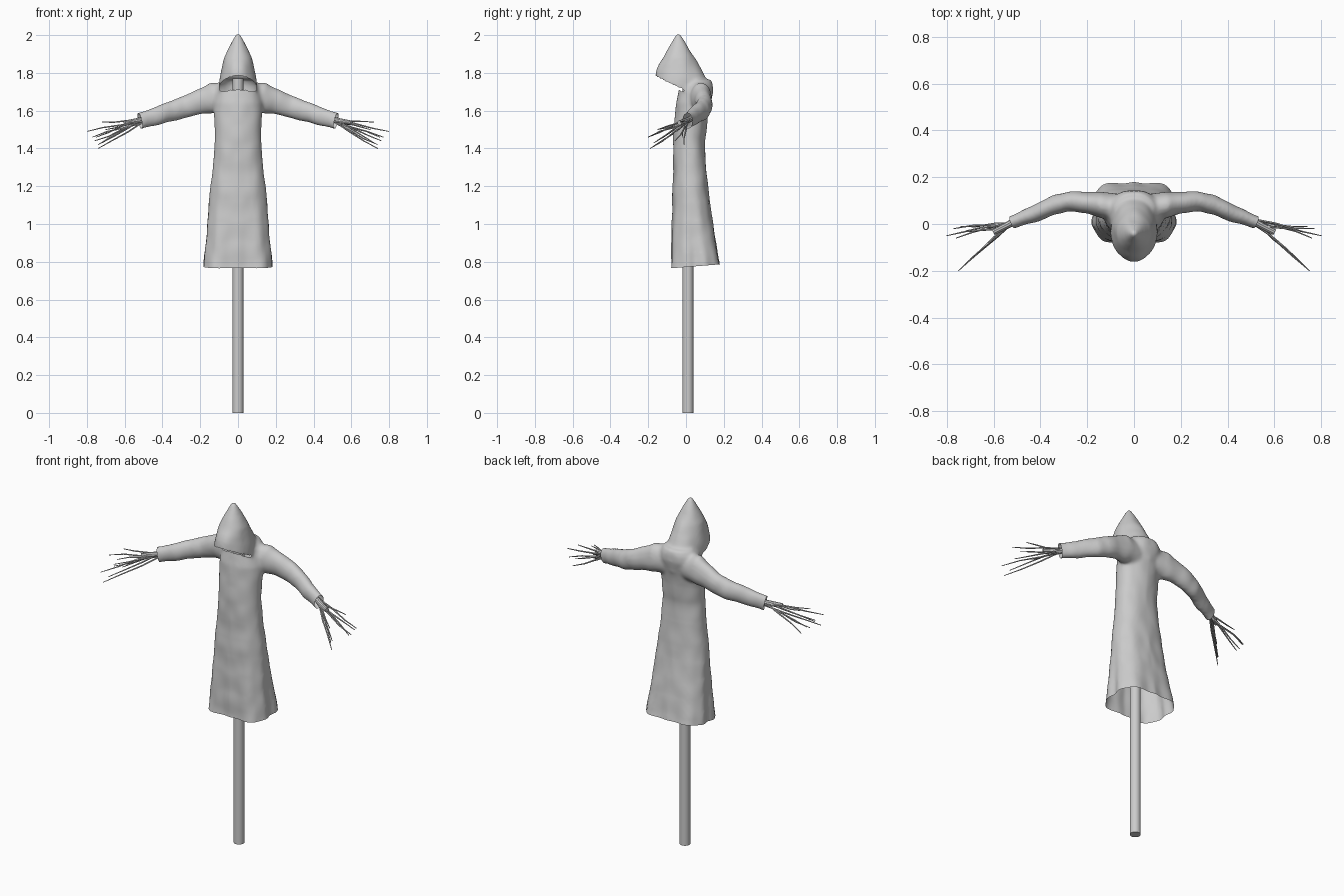
import bpy, bmesh, math, random
from mathutils import Vector, noise

if "Cube" in bpy.data.objects:
    bpy.data.objects.remove(bpy.data.objects["Cube"])

random.seed(4)


def loft(bm, rings):
    """Closed, capped skin through a list of equal-length point rings."""
    vs = [[bm.verts.new(p) for p in r] for r in rings]
    n = len(vs[0])
    for a, b in zip(vs, vs[1:]):
        for i in range(n):
            j = (i + 1) % n
            bm.faces.new((a[i], a[j], b[j], b[i]))
    bm.faces.new(vs[0][::-1])
    bm.faces.new(vs[-1])


def finish(bm, name):
    bmesh.ops.recalc_face_normals(bm, faces=bm.faces)
    me = bpy.data.meshes.new(name)
    bm.to_mesh(me)
    bm.free()
    ob = bpy.data.objects.new(name, me)
    bpy.context.collection.objects.link(ob)
    bpy.ops.object.select_all(action='DESELECT')
    ob.select_set(True)
    bpy.context.view_layer.objects.active = ob
    return ob


def oval(z, rx, front, back, wave=0.0, slope=0.0, n=48):
    cy, ry = (front + back) / 2, (back - front) / 2
    pts = []
    for i in range(n):
        t = 2 * math.pi * i / n
        k = 1 - wave * math.cos(4 * t) - 0.3 * wave * math.cos(10 * t)
        y = ry * k * math.sin(t)
        pts.append((rx * k * math.cos(t), cy + y, z + slope * y))
    return pts


def tube(bm, pts, radii, n):
    pts = [Vector(p) for p in pts]
    rings = []
    for i, p in enumerate(pts):
        d = (pts[min(i + 1, len(pts) - 1)] - pts[max(i - 1, 0)]).normalized()
        u = d.orthogonal().normalized()
        v = d.cross(u)
        rings.append([p + radii[i] * (math.cos(a) * u + math.sin(a) * v)
                      for a in (2 * math.pi * k / n for k in range(n))])
    loft(bm, rings)


# Pole
bm = bmesh.new()
tube(bm, [(0, 0.01, 0), (0, 0.01, 1.77)], [0.029, 0.029], 20)
finish(bm, "pole")
bpy.ops.object.shade_smooth_by_angle()

# Robe body: z, half width, front y, back y, fold depth
bm = bmesh.new()
body = [(0.70, .200, -.095, .200, .10), (0.78, .192, -.088, .190, .09),
        (0.88, .183, -.085, .170, .07), (1.00, .170, -.080, .148, .045),
        (1.20, .149, -.072, .119, .02), (1.35, .132, -.070, .104, .01),
        (1.45, .124, -.068, .101, 0), (1.55, .124, -.062, .113, 0),
        (1.64, .132, -.052, .132, 0), (1.70, .126, -.040, .145, 0),
        (1.735, .115, -.025, .142, 0), (1.765, .085, 0, .132, 0)]
loft(bm, [oval(*r) for r in body])

# Hood: peaked cap leaning forward, cut on a slope at the bottom
hood = [(2.008, .008, -.048, -.032), (1.975, .027, -.066, -.012),
        (1.93, .052, -.094, .014), (1.88, .073, -.120, .046),
        (1.83, .085, -.143, .088, 0, -.15), (1.775, .095, -.158, .127, 0, -.30),
        (1.708, .102, -.166, .135, 0, -.48)]
loft(bm, [oval(*r) for r in hood])

# Sleeves: centre x, y, z and radii in y and z
sleeve = [(.03, .065, 1.665, .06, .085), (.13, .080, 1.668, .06, .078),
          (.20, .092, 1.645, .046, .064), (.28, .096, 1.622, .042, .056),
          (.34, .084, 1.602, .042, .053), (.42, .047, 1.575, .039, .047),
          (.50, .016, 1.550, .030, .043), (.57, -.008, 1.530, .030, .045)]
for s in (-1, 1):
    loft(bm, [[(s * (x + .25 * rz * math.sin(t)), y + ry * math.cos(t), z + rz * math.sin(t))
               for t in (2 * math.pi * k / 28 for k in range(28))]
              for x, y, z, ry, rz in sleeve])

# Fuse into one cloth
robe = finish(bm, "hooded_robe")
m = robe.modifiers.new("fuse", 'REMESH')
m.mode = 'VOXEL'
m.voxel_size = 0.008
bpy.ops.object.modifier_apply(modifier="fuse")

# Open the hood, smooth the cloth, then open hem and cuffs
bm = bmesh.new()
bm.from_mesh(robe.data)
bm.normal_update()
down = Vector((0, -.48, -1)).normalized()
rim = Vector((0, -.0155, 1.708))
cap = [f for f in bm.faces
       if abs((f.calc_center_median() - rim).dot(down)) < .009
       and f.normal.dot(down) > .7 and f.calc_center_median().y < .02
       and abs(f.calc_center_median().x) < .12]
bmesh.ops.delete(bm, geom=cap, context='FACES')
for _ in range(5):
    bmesh.ops.smooth_vert(bm, verts=bm.verts, factor=.5,
                          use_axis_x=True, use_axis_y=True, use_axis_z=True)
bm.normal_update()
for v in bm.verts:
    p = Vector((abs(v.co.x), v.co.y, v.co.z * .7))
    v.co += v.normal * .005 * noise.noise(p * 14)
cuts = [((0, 0, .772), (0, .08, -1)),
        ((.52, .01, 1.545), (.92, -.35, -.2)), ((-.52, .01, 1.545), (-.92, -.35, -.2))]
for co, no in cuts:
    bmesh.ops.bisect_plane(bm, geom=bm.verts[:] + bm.edges[:] + bm.faces[:],
                           plane_co=co, plane_no=no, clear_outer=True)
bm.to_mesh(robe.data)
bm.free()
bpy.ops.object.shade_smooth_by_angle(angle=math.radians(50))

# Hands: a stub stick with a spray of thin twigs on each side
tips = [(.80, -.05, 1.49), (.77, -.02, 1.46), (.74, -.01, 1.42), (.72, -.03, 1.54),
        (.75, -.20, 1.46), (.74, -.19, 1.40), (.72, -.17, 1.43), (.70, -.15, 1.50),
        (.76, -.06, 1.44)]
for s, side in ((-1, "left"), (1, "right")):
    bm = bmesh.new()
    tube(bm, [(s * .40, .055, 1.58), (s * .50, .016, 1.552), (s * .60, -.035, 1.535)],
         [.016, .016, .013], 10)
    finish(bm, side + "_arm_stick")
    bpy.ops.object.shade_smooth_by_angle()
    bm = bmesh.new()
    for t in tips:
        tip = Vector(t)
        start = Vector((.51, .01, 1.55)) + Vector([random.uniform(-.012, .012) for _ in range(3)])
        path = [start]
        for f in (.35, .7):
            path.append(start.lerp(tip, f) + Vector([random.uniform(-.006, .006) for _ in range(3)]))
        path.append(tip)
        tube(bm, [(s * p.x, p.y, p.z) for p in path], [.005, .0045, .0035, .002], 6)
    finish(bm, side + "_twig_fingers")
    bpy.ops.object.shade_smooth_by_angle()
